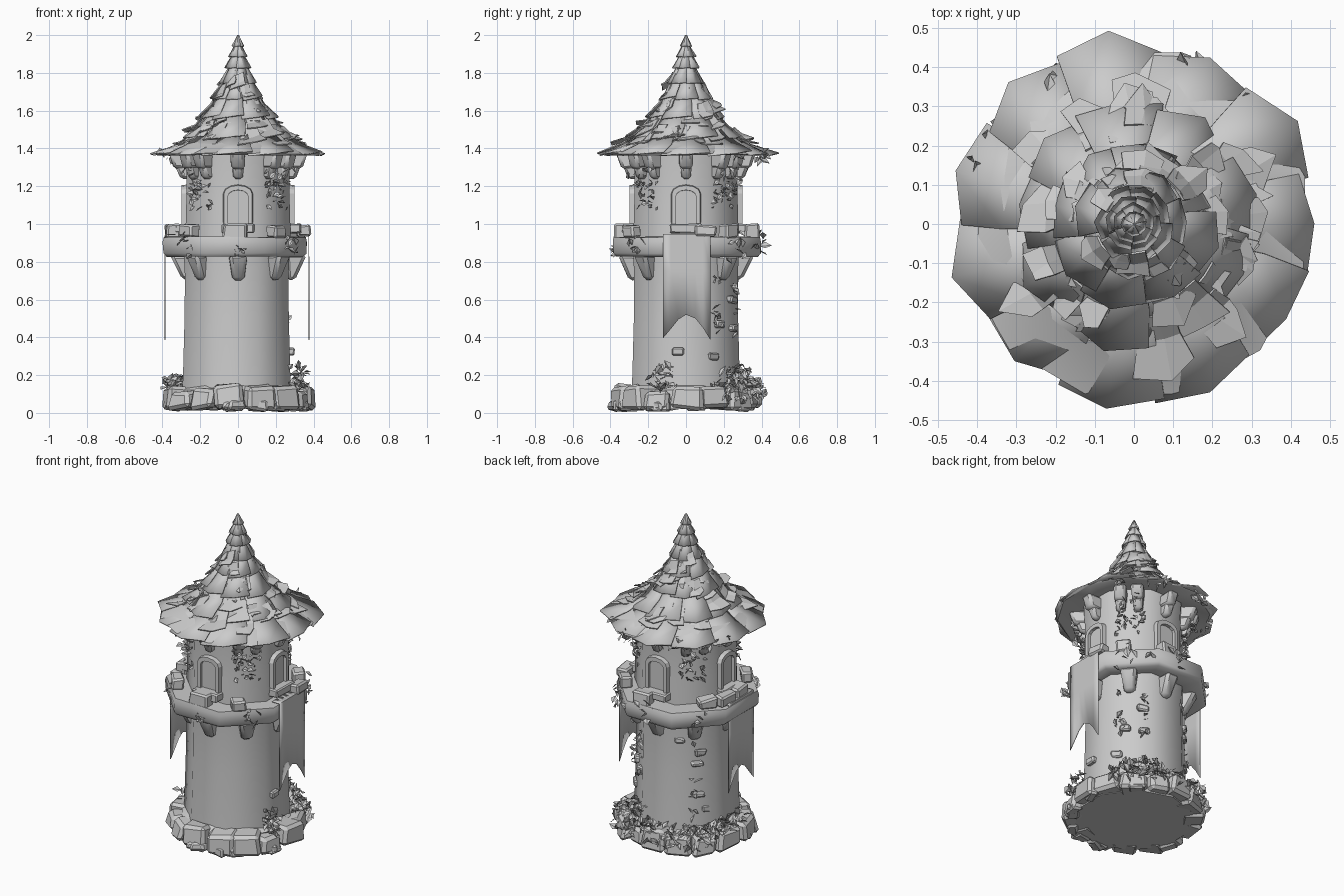
import bpy, bmesh, random
from math import pi, cos, sin, radians
from mathutils import Vector, Matrix, Euler

if "Cube" in bpy.data.objects:
    bpy.data.objects.remove(bpy.data.objects["Cube"])

random.seed(7)
R = random.uniform


def finish(bm, name, angle=None, thick=0):
    bmesh.ops.recalc_face_normals(bm, faces=bm.faces)
    me = bpy.data.meshes.new(name)
    bm.to_mesh(me)
    bm.free()
    ob = bpy.data.objects.new(name, me)
    bpy.context.collection.objects.link(ob)
    if thick:
        m = ob.modifiers.new("thickness", 'SOLIDIFY')
        m.thickness, m.offset = thick, 0
    if angle:
        bpy.ops.object.select_all(action='DESELECT')
        ob.select_set(True)
        bpy.context.view_layer.objects.active = ob
        bpy.ops.object.shade_smooth_by_angle(angle=radians(angle))
    return ob


def lathe(name, profile, n, angle=30, jitter=0, closed=False, dx=0, dy=0, sy=1):
    """Prism of n flat sides from (apothem, z) pairs."""
    bm = bmesh.new()
    rings = []
    for r, z in profile:
        k = max(r, 0.001) / cos(pi / n)
        rings.append([bm.verts.new((dx + k * cos((i + .5) * 2 * pi / n) + R(-jitter, jitter),
                                    dy + sy * k * sin((i + .5) * 2 * pi / n) + R(-jitter, jitter),
                                    z + R(-jitter, jitter))) for i in range(n)])
    pairs = list(zip(rings, rings[1:])) + ([(rings[-1], rings[0])] if closed else [])
    for a, b in pairs:
        for i in range(n):
            j = (i + 1) % n
            bm.faces.new((a[i], a[j], b[j], b[i]))
    if not closed:
        bm.faces.new(rings[0])
        bm.faces.new(rings[-1])
    return finish(bm, name, angle)


def block(bm, ang, r, z, size, jitter=0.01, bevel=0.008, bottom=1.0, inset=0, side=0, yaw=0):
    """Rough stone: size = (radial, tangential, height); bottom/inset taper the foot inward."""
    verts = bmesh.ops.create_cube(bm, size=1)['verts']
    for v in verts:
        low = v.co.z < 0
        v.co = Vector((v.co.x * size[0], v.co.y * size[1] * (bottom if low else 1), v.co.z * size[2]))
        if low and v.co.x > 0:
            v.co.x -= inset
        v.co += Vector((R(-jitter, jitter), R(-jitter, jitter), R(-jitter, jitter)))
    mat = (Matrix.Rotation(ang, 4, 'Z') @ Matrix.Translation((r, side, z))
           @ Matrix.Rotation(yaw, 4, 'Z'))
    bmesh.ops.transform(bm, matrix=mat, verts=verts)
    if bevel:
        edges = list({e for v in verts for e in v.link_edges})
        bmesh.ops.bevel(bm, geom=edges, offset=bevel, segments=1, affect='EDGES')


# tower body
lathe("tower_shaft", [(.292, .03), (.284, .2), (.276, .5), (.274, .72), (.28, .85)], 8, 50, dx=-.007)
lathe("upper_drum", [(.28, .88), (.274, 1.1), (.272, 1.25), (.28, 1.4)], 8, 50)
lathe("balcony_ring", [(.26, .83), (.36, .826), (.378, .845), (.381, .905), (.375, .932), (.26, .932)],
      8, 50, .003, True, -.017, .005, 1.035)

# foundation
lathe("foundation_core", [(.33, .02), (.32, .12), (.28, .145)], 10)
bm = bmesh.new()
n = 15
for i in range(n):
    a = 2 * pi * i / n + R(-.05, .05)
    h = R(.085, .135)
    block(bm, a, .33, .022 + h / 2, (R(.10, .13), R(.12, .165), h), .013, .018, 1.1, -.01, yaw=R(-.2, .2))
for i in range(12):
    h = R(.04, .085)
    block(bm, R(0, 2 * pi), .36, h / 2 + .013, (.06, .09, h), .012, .012, 1.2, -.01, yaw=R(-.5, .5))
finish(bm, "foundation_stones")

# corbels below the balcony and brackets below the roof
bm = bmesh.new()
for i in range(8):
    block(bm, i * pi / 4, .31, .77, (.10, .095, .13), .005, .016, .66, .06)
finish(bm, "balcony_corbels", 40)
bm = bmesh.new()
for i in range(8):
    for s in ([0] if i % 2 == 0 else [-.05, .05]):
        block(bm, i * pi / 4, .31, 1.335, (.12, .075, .085), .004, .014, .9, .03, s)
        block(bm, i * pi / 4, .295, 1.275, (.08, .06, .075), .004, .014, .8, .03, s)
finish(bm, "roof_brackets", 40)

# parapet blocks left on the balcony
bm = bmesh.new()
for deg, s in ((2, .09), (90, -.05), (180, .03), (180, -.1), (40, 0), (140, .03), (222, 0), (312, -.04), (268, 0)):
    block(bm, radians(deg), .348, .962, (.07, R(.08, .13), R(.06, .085)), .008, .01, side=s, yaw=R(-.2, .2))
finish(bm, "parapet_blocks")

# single bricks standing out of the shaft
bm = bmesh.new()
for deg, z in ((352, .32), (30, .3), (60, .6), (62, .45), (118, .7), (140, .36), (138, .55),
               (142, .62), (150, .26), (40, .47)):
    block(bm, radians(deg), .277, z, (.05, .065, .038), .008, .008)
finish(bm, "shaft_bricks")


def arch(w, z0, z1):
    """Outline of an arched opening as (y, z) pairs."""
    pts = [(-w, z0)]
    pts += [(-w * cos(pi * i / 6), z1 - w * .6 + w * .6 * sin(pi * i / 6)) for i in range(7)]
    return pts + [(w, z0)]


# arched windows on the four main sides
for k, side in enumerate(("right", "back", "left", "front")):
    rot = Matrix.Rotation(k * pi / 2, 4, 'Z')
    bm = bmesh.new()
    loops = [[bm.verts.new((x, y, z)) for y, z in arch(w, .98, top)]
             for x, w, top in ((.262, .08, 1.21), (.3, .075, 1.205), (.3, .053, 1.18), (.262, .052, 1.178))]
    for a, b in zip(loops, loops[1:]):
        for i in range(8):
            bm.faces.new((a[i], a[i + 1], b[i + 1], b[i]))
    bmesh.ops.transform(bm, matrix=rot, verts=bm.verts)
    finish(bm, "window_frame_" + side)
    bm = bmesh.new()
    bm.faces.new([bm.verts.new((.282, y, z)) for y, z in arch(.056, .98, 1.184)])
    bmesh.ops.transform(bm, matrix=rot, verts=bm.verts)
    finish(bm, "window_panel_" + side)
    bm = bmesh.new()
    block(bm, k * pi / 2, .3, .975, (.07, .17, .05), .004, .007)
    finish(bm, "window_sill_" + side)

# hanging banners with notched ends
for name, x in (("banner_right", .375), ("banner_left", -.386)):
    bm = bmesh.new()
    cols = [(-.122, .395), (-.08, .445), (-.04, .495), (.0, .52), (.05, .50), (.09, .45), (.13, .385)]
    rows = [[bm.verts.new((x, y, z)) for z in (.945, .75, low)] for y, low in cols]
    for a, b in zip(rows, rows[1:]):
        for j in range(2):
            bm.faces.new((a[j], b[j], b[j + 1], a[j + 1]))
        inner = [bm.verts.new((x * .86, v.co.y, .945)) for v in (a[0], b[0])]
        bm.faces.new((a[0], b[0], inner[1], inner[0]))
    finish(bm, name, 30, .005)

# roof core
lathe("roof_core", [(.26, 1.385), (.425, 1.362), (.435, 1.372), (.26, 1.452), (.165, 1.555), (.095, 1.68),
                    (.05, 1.8), (.02, 1.9), (.004, 1.97)], 12, 40, .004)


def shingle(bm, a, half, eave, top, lift, wob):
    """Curved petal-like plank from eave (r, z) to top (r, z)."""
    rows = []
    for t in (0, .5, 1):
        r = eave[0] + (top[0] - eave[0]) * t
        z = eave[1] + (top[1] - eave[1]) * t - (.014 if t == .5 and eave[0] > .1 else 0)
        row = []
        for u in (-1, 0, 1):
            b = a + u * half * (1 if t == 0 else 1.1) + R(-wob, wob) * .4
            q = (r + lift * (1 - t)) * (1 + (R(-wob, wob) if t == 0 else 0)) * (1.04 if u == 0 and t == 0 else .99)
            row.append(bm.verts.new((q * cos(b), q * sin(b), z + u * lift * .6 + lift * .3)))
        rows.append(row)
    for p, q in zip(rows, rows[1:]):
        for j in range(2):
            bm.faces.new((p[j], p[j + 1], q[j + 1], q[j]))


# overlapping shingle tiers: count, eave (r, z), top (r, z)
tiers = [(11, (.44, 1.368), (.235, 1.482)), (9, (.285, 1.453), (.145, 1.605)), (8, (.19, 1.56), (.085, 1.715)),
         (7, (.128, 1.66), (.05, 1.80)), (7, (.09, 1.745), (.022, 1.88)), (6, (.066, 1.825), (.012, 1.93)),
         (5, (.046, 1.885), (.006, 1.965)), (5, (.026, 1.94), (.002, 1.997))]
for k, (n, eave, top) in enumerate(tiers):
    bm = bmesh.new()
    for i in range(n):
        a = 2 * pi * (i + .37 * k) / n + (R(-.1, .1) if k else 0)
        shingle(bm, a, pi / n * 1.06, eave, top, R(.002, .022) if k < 4 else .003, .035 if k == 0 else .06)
    finish(bm, "roof_tier_%d" % (k + 1), 30, .007)

# loose broken shingles lying on the roof, dense towards the spire
bm = bmesh.new()
slope = [(.32, 1.442), (.255, 1.49), (.18, 1.575), (.125, 1.665), (.085, 1.76)]
for i in range(60):
    f = R(0, 3.99)
    (r0, z0), (r1, z1) = slope[int(f)], slope[int(f) + 1]
    r, z = r0 + (r1 - r0) * (f % 1), z0 + (z1 - z0) * (f % 1)
    a, s = R(0, 2 * pi), R(.6, 1.25) * (1 - .12 * f)
    dr, dz = (r1 - r0), (z1 - z0)
    k = .055 * s / (dr * dr + dz * dz) ** .5
    shingle(bm, a, .05 * s / r, (r - dr * k, z - dz * k), (r + dr * k, z + dz * k), R(-.005, .028), .12)
finish(bm, "loose_shingles", None, .006)


# ivy leaves as small folded kites
def leaf(bm, p, s):
    rot = Euler((R(-1.2, 1.2), R(-1.2, 1.2), R(0, 6.28))).to_matrix()
    a, b, c, d = [bm.verts.new(Vector(p) + rot @ (Vector(q) * s)) for q in
                  ((-.5, 0, 0), (.1, .36, .12), (.6, 0, 0), (.1, -.36, .12))]
    bm.faces.new((a, b, c))
    bm.faces.new((a, c, d))


def patch(bm, count, d0, d1, r0, r1, z0, z1, s):
    for _ in range(count):
        a, r = radians(R(d0, d1)), R(r0, r1)
        leaf(bm, (r * cos(a), r * sin(a), R(z0, z1)), s * R(.6, 1.2))


bm = bmesh.new()
patch(bm, 170, 25, 175, .30, .41, .12, .18, .06)
patch(bm, 50, 30, 150, .385, .43, .06, .14, .055)
patch(bm, 30, 40, 75, .29, .36, .17, .25, .06)
patch(bm, 30, 330, 350, .30, .39, .13, .25, .055)
patch(bm, 30, 155, 195, .30, .40, .12, .20, .055)
finish(bm, "ground_ivy")
bm = bmesh.new()
for d in (45, 135, 225, 315):
    patch(bm, 24, d - 16, d + 16, .29, .305, 1.08, 1.22, .04)
    patch(bm, 14, d - 14, d + 14, .30, .36, 1.2, 1.32, .045)
    patch(bm, 8, d - 10, d + 10, .37, .42, .80, .95, .05)
for d, lo, hi in ((35, .4, .75), (62, .2, .72), (135, .2, .75)):
    patch(bm, 12, d - 5, d + 5, .285, .31, lo, hi, .045)
patch(bm, 12, 20, 80, .42, .45, 1.33, 1.40, .05)
patch(bm, 14, 100, 165, .42, .45, 1.34, 1.40, .05)
patch(bm, 8, 60, 100, .38, .43, .83, .95, .055)
patch(bm, 10, 265, 275, .38, .395, .83, .89, .035)
finish(bm, "wall_ivy")
